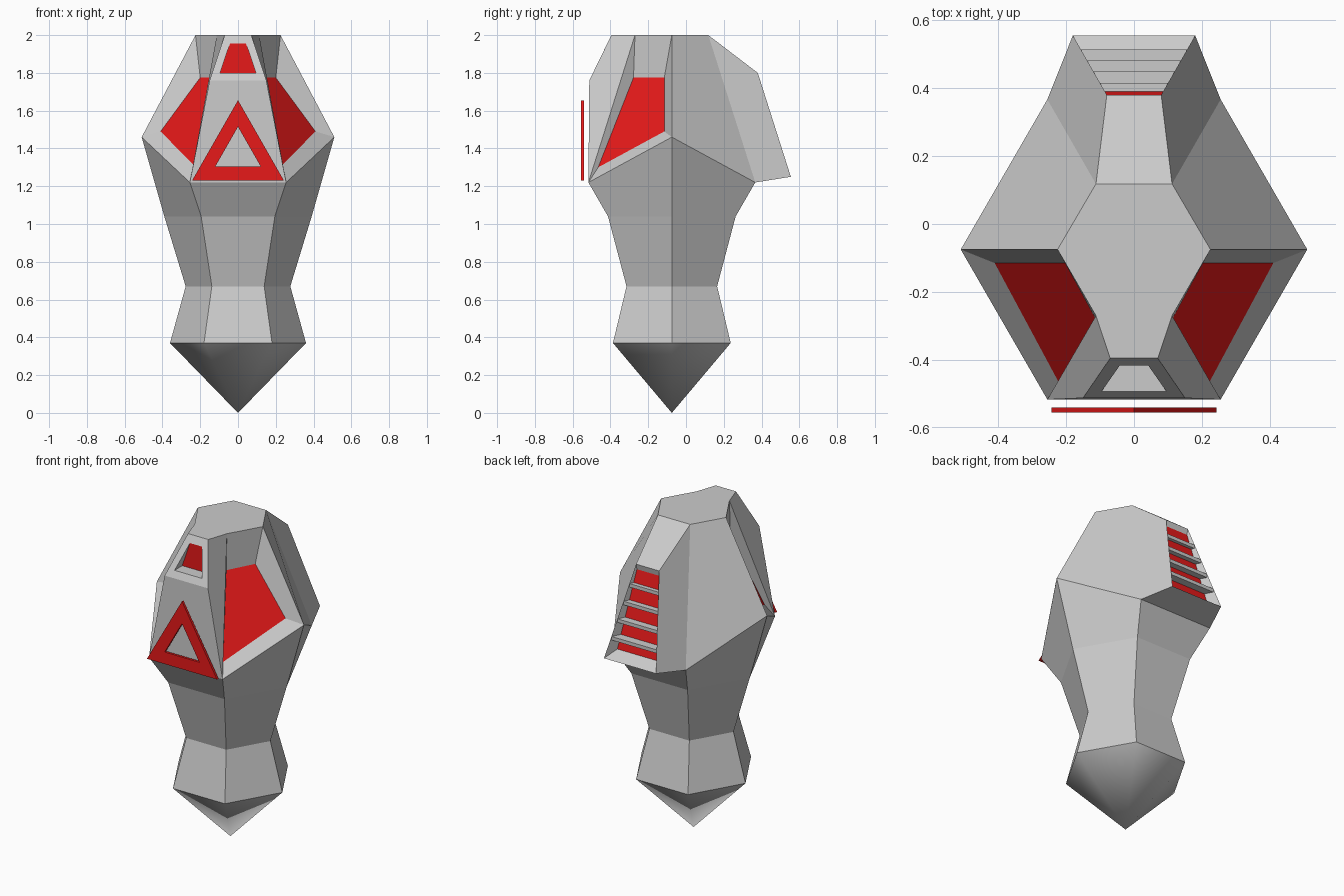
import bpy, bmesh
from math import cos, sin, pi

if "Cube" in bpy.data.objects:
    bpy.data.objects.remove(bpy.data.objects["Cube"])

CY = -0.075  # centre of the hexagonal rings

red = bpy.data.materials.new("red")
red.diffuse_color = (0.8, 0.01, 0.01, 1)
red.use_nodes = True
red.node_tree.nodes["Principled BSDF"].inputs["Base Color"].default_value = red.diffuse_color


def make(name, polys, smooth=False, all_red=False):
    """polys: list of (points, is_red); welded into one shell."""
    bm = bmesh.new()
    for pts, is_red in polys:
        f = bm.faces.new([bm.verts.new(p) for p in pts])
        f.material_index = int(is_red)
        f.smooth = smooth
    bmesh.ops.remove_doubles(bm, verts=bm.verts, dist=0.0005)
    bmesh.ops.recalc_face_normals(bm, faces=bm.faces)
    me = bpy.data.meshes.new(name)
    bm.to_mesh(me)
    bm.free()
    if all_red or any(r for _, r in polys):
        me.materials.append(red if all_red else None)
        if not all_red:
            me.materials.append(red)
    ob = bpy.data.objects.new(name, me)
    bpy.context.collection.objects.link(ob)
    return ob


def hexagon(r, z, side_z=None):
    return [(r * cos(i * pi / 3), CY + r * sin(i * pi / 3),
             side_z if side_z and i % 3 == 0 else z) for i in range(6)]


def band(a, b):
    n = len(a)
    return [([a[i], a[(i + 1) % n], b[(i + 1) % n], b[i]], False) for i in range(n)]


def flip(p):
    return (-p[0], p[1], p[2])


def across(a, b):
    """Quad spanning from an edge to its mirror image."""
    return [a, b, flip(b), flip(a)]


# Tapered hexagonal stalk
rings = [hexagon(0.36, 0.37), hexagon(0.277, 0.67), hexagon(0.39, 1.04),
         hexagon(0.51, 1.22, 1.46)]
shell = [(rings[0], False)]
for a, b in zip(rings, rings[1:]):
    shell += band(a, b)

# Head corners, right half
side, back, front = rings[3][0], rings[3][1], rings[3][5]
t_side, t_front, t_back = (0.225, CY, 2), (0.112, -0.27, 2), (0.112, 0.118, 2)
nose_mid, nose_top = (0.15, -0.512, 1.76), (0.07, -0.395, 2)
vent_top, vent_low = (0.08, 0.38, 1.8), (0.18, 0.555, 1.25)

half = [[side, back, t_back, t_side],                 # rear cheek
        [front, nose_mid, nose_top, t_front],         # nose side
        [t_back, vent_top, vent_low, back]]           # vent side

# Sunken red side windows
outer = [side, t_side, t_front, front]
inner = [(0.41, -0.115, 1.49), (0.2, -0.115, 1.775),
         (0.114, -0.278, 1.775), (0.222, -0.465, 1.3)]
half += [f for f, _ in band(outer, inner)]

# Small front window: frame sides and recess cheeks
w_low, w_top, w_in = (0.095, -0.4925, 1.8), (0.042, -0.4165, 1.956), (0.095, -0.4165, 1.8)
half += [[nose_mid, nose_top, w_top, w_low], [w_low, w_top, w_in]]

# Rear vent cheeks
v_top, v_low = (0.08, 0.372, 1.765), (0.14, 0.48, 1.29)
half.append([vent_top, vent_low, v_low, v_top])

for f in half:
    shell += [(f, False), ([flip(p) for p in f], False)]
shell += [(inner, True), ([flip(p) for p in inner], True)]

# Faces crossing the centre line
top = [t_side, t_back, flip(t_back), flip(t_side), flip(t_front),
       flip(nose_top), nose_top, t_front]
shell.append((top, False))
for a, b in [(front, nose_mid), (nose_mid, w_low), (w_low, w_in), (w_top, nose_top),
             (t_back, vent_top), (vent_top, v_top), (v_low, vent_low), (vent_low, back)]:
    shell.append((across(a, b), False))
shell += [(across(w_in, w_top), True), (across(v_top, v_low), True)]
make("body", shell)

# Smooth pointed foot
tip = (0, CY, 0)
base = rings[0]
make("pointed_foot", [([base[i], base[(i + 1) % 6], tip], False) for i in range(6)],
     smooth=True)

# Vent slats, reaching from the red panel to the back opening
for i in range(4):
    z = 1.675 - 0.103 * i
    polys = []
    loops = []
    for zz in (z - 0.011, z + 0.011):
        t, s = (1.8 - z) / 0.55, (1.765 - z) / 0.475
        xo, yo = 0.08 + 0.1 * t, 0.376 + 0.175 * t
        xi, yi = 0.08 + 0.06 * s, 0.368 + 0.108 * s
        loops.append([(xi, yi, zz), (xo - 0.002, yo, zz),
                      (0.002 - xo, yo, zz), (-xi, yi, zz)])
    polys = band(*loops) + [(loops[0], False), (loops[1], False)]
    make(f"vent_slat_{i + 1}", polys)

# Floating triangular front frame
def triangle(w, z0, z1, y):
    return [(-w, y, z0), (w, y, z0), (0, y, z1)]

loops = [triangle(0.243, 1.23, 1.655, -0.555), triangle(0.12, 1.305, 1.515, -0.555),
         triangle(0.12, 1.305, 1.515, -0.54), triangle(0.243, 1.23, 1.655, -0.54)]
frame = []
for i in range(4):
    frame += band(loops[i], loops[(i + 1) % 4])
make("front_triangle", frame, all_red=True)
